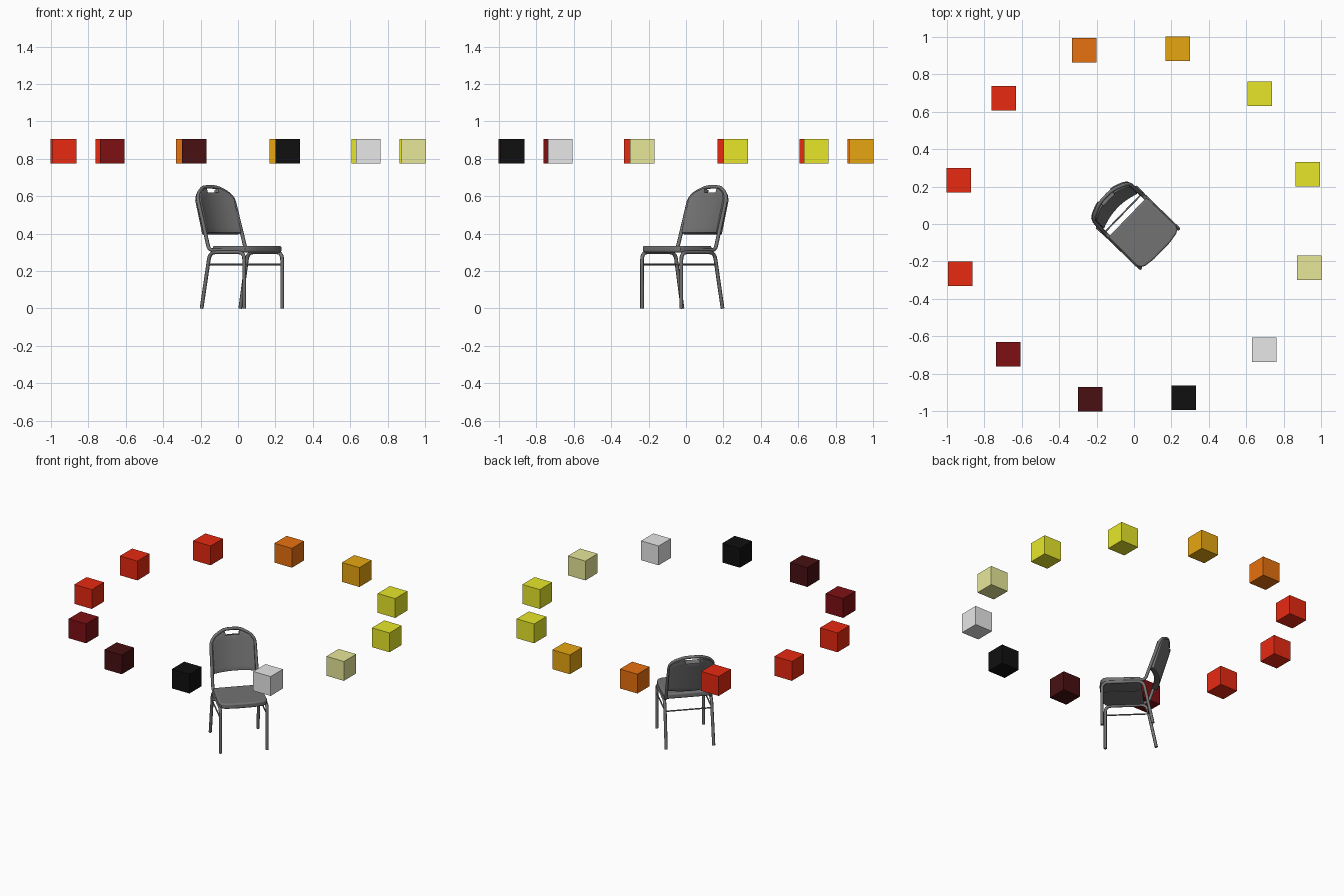
import bpy, bmesh, math
from mathutils import Vector

if "Cube" in bpy.data.objects:
    bpy.data.objects.remove(bpy.data.objects["Cube"], do_unlink=True)

TURN = math.radians(46)


def material(name, r, g, b):
    m = bpy.data.materials.new(name)
    m.use_nodes = True
    m.diffuse_color = (r, g, b, 1)
    m.node_tree.nodes["Principled BSDF"].inputs["Base Color"].default_value = (r, g, b, 1)
    return m


grey = material("chair grey", 0.17, 0.17, 0.17)
black = material("black", 0.005, 0.005, 0.005)
silver = material("light grey", 0.8, 0.8, 0.8)
cream = material("pale yellow", 0.8, 0.8, 0.32)
yellow = material("yellow", 0.8, 0.8, 0.023)
amber = material("amber", 0.82, 0.39, 0.006)
orange = material("orange", 0.82, 0.168, 0.005)
red = material("red", 0.82, 0.023, 0.006)
maroon = material("maroon", 0.21, 0.005, 0.007)
dark = material("dark maroon", 0.065, 0.005, 0.006)


def add_mesh(name, bm, mat):
    mesh = bpy.data.meshes.new(name)
    bm.to_mesh(mesh)
    bm.free()
    mesh.materials.append(mat)
    obj = bpy.data.objects.new(name, mesh)
    bpy.context.collection.objects.link(obj)
    return obj


def select(obj):
    bpy.ops.object.select_all(action="DESELECT")
    obj.select_set(True)
    bpy.context.view_layer.objects.active = obj


def rounded(points, radius):
    """Replace inner corners of a path with short arcs."""
    pts = [Vector(p) for p in points]
    out = [pts[0]]
    for a, b, c in zip(pts, pts[1:], pts[2:]):
        s = b + (a - b).normalized() * min(radius, (a - b).length * 0.45)
        e = b + (c - b).normalized() * min(radius, (c - b).length * 0.45)
        for i in range(6):
            t = i / 5
            out.append(s * (1 - t) ** 2 + b * 2 * t * (1 - t) + e * t * t)
    return out + [pts[-1]]


def tube(name, points, radius, bend=0.04):
    path = rounded(points, bend)
    curve = bpy.data.curves.new(name, "CURVE")
    curve.dimensions = "3D"
    curve.bevel_depth = radius
    curve.bevel_resolution = 2
    curve.use_fill_caps = True
    spline = curve.splines.new("POLY")
    spline.points.add(len(path) - 1)
    for sp, p in zip(spline.points, path):
        sp.co = (*p, 1)
    curve.materials.append(grey)
    obj = bpy.data.objects.new(name, curve)
    bpy.context.collection.objects.link(obj)
    obj.rotation_euler.z = TURN
    select(obj)
    bpy.ops.object.convert(target="MESH")
    bpy.ops.object.shade_smooth_by_angle(angle=math.radians(50))


# Ring of floating colour cubes
ring = [black, silver, cream, yellow, yellow, amber, orange, red, red, red, maroon, dark]
for i, mat in enumerate(ring):
    a = math.radians(-74 + 30 * i)
    bm = bmesh.new()
    bmesh.ops.create_cube(bm, size=0.131)
    cube = add_mesh(f"ring_cube_{mat.name.replace(' ', '_')}_{i + 1}", bm, mat)
    cube.location = (0.967 * math.cos(a), 0.967 * math.sin(a), 0.84)


# Lean and plan curve of the backrest
def back_y(x, z):
    return 0.09 + 0.29 * (z - 0.33) + 0.03 * max(0, 1 - (x / 0.145) ** 2)


# Legs with seat rails, and side stretchers
for side, x in (("left", 0.146), ("right", -0.146)):
    tube(f"{side}_legs", [(x, -0.187, 0), (x, -0.187, 0.3), (x, 0.068, 0.3), (x * 1.02, 0.127, 0)], 0.01)
    tube(f"{side}_stretcher", [(x, -0.187, 0.235), (x, 0.082, 0.235)], 0.0045)
tube("rear_stretcher", [(-0.146, 0.082, 0.235), (0.146, 0.082, 0.235)], 0.0045)

# Backrest hoop running down both sides and forward under the seat
half = [(0.14, -0.05, 0.312), (0.142, 0.078, 0.312)]
half += [(x, back_y(x, z), z) for x, z in ((0.138, 0.585), (0.112, 0.618), (0.06, 0.645), (0.03, 0.65))]
tube("back_hoop", half + [(-x, y, z) for x, y, z in reversed(half)], 0.01, 0.025)


# Backrest pad: curved sheet with a grip opening below the hoop
def pad_top(x):
    x = abs(x)
    if x < 0.045:
        return 0.615
    if x < 0.06:
        return 0.638
    return 0.638 - (x - 0.06) * 0.45 if x < 0.11 else 0.6155 - (x - 0.11) * 1.4


columns = [0.134, 0.12, 0.11, 0.085, 0.06, 0.046, 0.044, 0.022]
columns = [-c for c in columns] + [0] + columns[::-1]
rows = 8
bm = bmesh.new()
grid = []
for x in columns:
    top = pad_top(x)
    zs = [0.4 + (top - 0.4) * j / rows for j in range(rows + 1)]
    grid.append([bm.verts.new((x, back_y(x, z), z)) for z in zs])
for a, b in zip(grid, grid[1:]):
    for j in range(rows):
        bm.faces.new((a[j], b[j], b[j + 1], a[j + 1]))
pad = add_mesh("backrest_pad", bm, grey)
pad.rotation_euler.z = TURN
solid = pad.modifiers.new("thickness", "SOLIDIFY")
solid.thickness = 0.036
solid.offset = 0
bevel = pad.modifiers.new("soft_edge", "BEVEL")
bevel.width = 0.008
bevel.segments = 2
bevel.limit_method = "ANGLE"
bevel.angle_limit = math.radians(50)
select(pad)
bpy.ops.object.shade_smooth_by_angle(angle=math.radians(35))

# Seat cushion with rounded, bowed front
edge = [(0.146, 0.05), (0.15, -0.165), (0.14, -0.187), (0.118, -0.199), (0.06, -0.207)]
outline = edge + [(-x, y) for x, y in reversed(edge)]
bm = bmesh.new()
base = bm.faces.new([bm.verts.new((x, y, 0.3)) for x, y in outline])
grown = bmesh.ops.extrude_face_region(bm, geom=[base])
bmesh.ops.translate(bm, vec=(0, 0, 0.035), verts=[v for v in grown["geom"] if isinstance(v, bmesh.types.BMVert)])
bmesh.ops.recalc_face_normals(bm, faces=bm.faces)
seat = add_mesh("seat_cushion", bm, grey)
seat.rotation_euler.z = TURN
bevel = seat.modifiers.new("soft_edge", "BEVEL")
bevel.width = 0.009
bevel.segments = 3
bevel.limit_method = "ANGLE"
bevel.angle_limit = math.radians(60)
select(seat)
bpy.ops.object.shade_smooth_by_angle(angle=math.radians(35))
